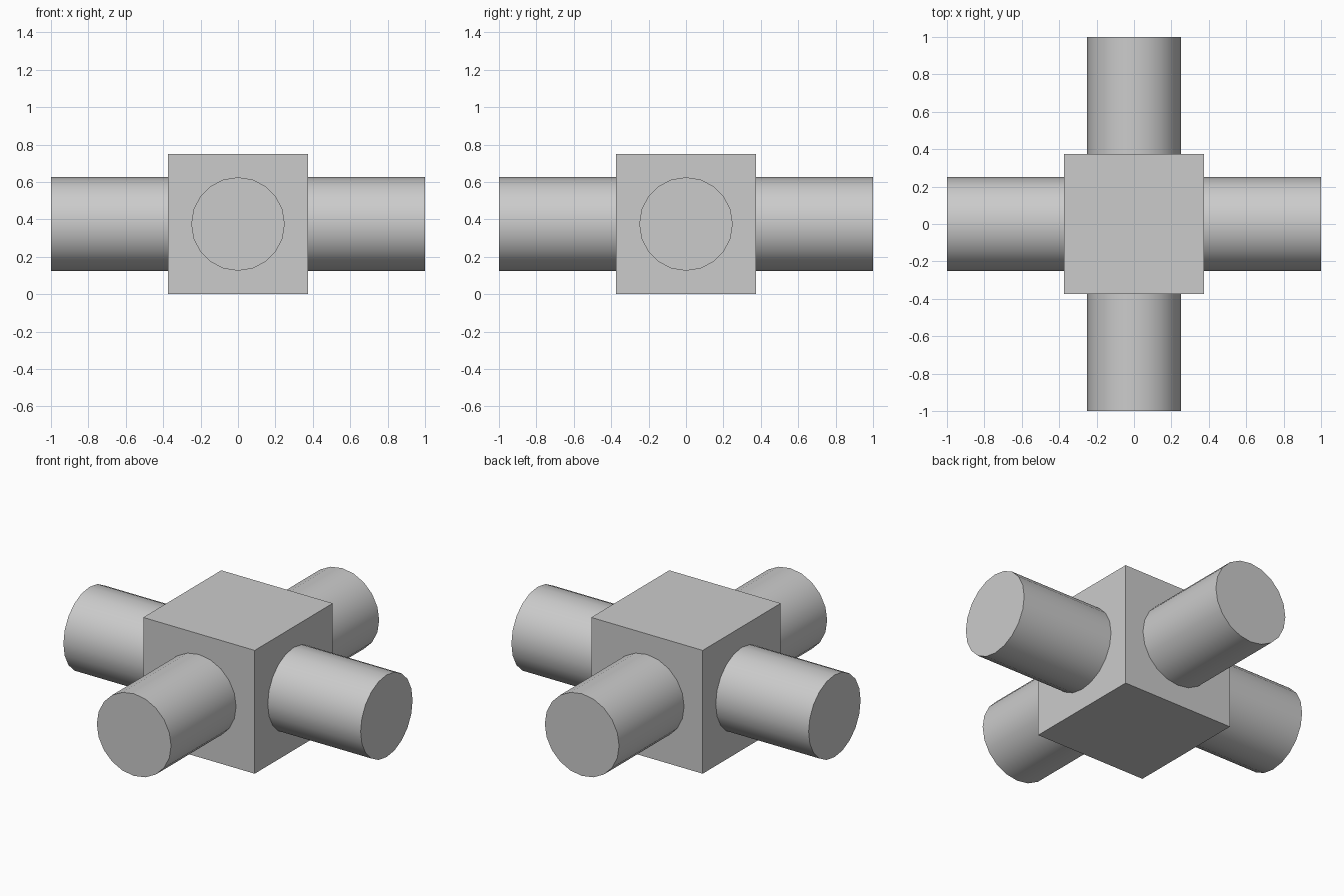
import bpy
import math

if "Cube" in bpy.data.objects:
    bpy.data.objects.remove(bpy.data.objects["Cube"], do_unlink=True)

CENTRE = (0, 0, 0.375)

grey = bpy.data.materials.new("light_grey")
grey.use_nodes = True
colour = (0.6, 0.6, 0.6, 1)
grey.diffuse_color = colour
grey.node_tree.nodes["Principled BSDF"].inputs["Base Color"].default_value = colour


def finish(name):
    obj = bpy.context.object
    obj.name = name
    obj.data.materials.append(grey)
    return obj


# Central block
bpy.ops.mesh.primitive_cube_add(size=0.75, location=CENTRE)
finish("hub_block")

# Two round shafts crossing through the block
for name, rotation in (("side_shaft", (0, math.pi / 2, 0)),
                       ("front_back_shaft", (math.pi / 2, 0, 0))):
    bpy.ops.mesh.primitive_cylinder_add(vertices=20, radius=0.25, depth=2,
                                        location=CENTRE, rotation=rotation)
    finish(name)
    bpy.ops.object.shade_smooth_by_angle(angle=math.radians(30))
